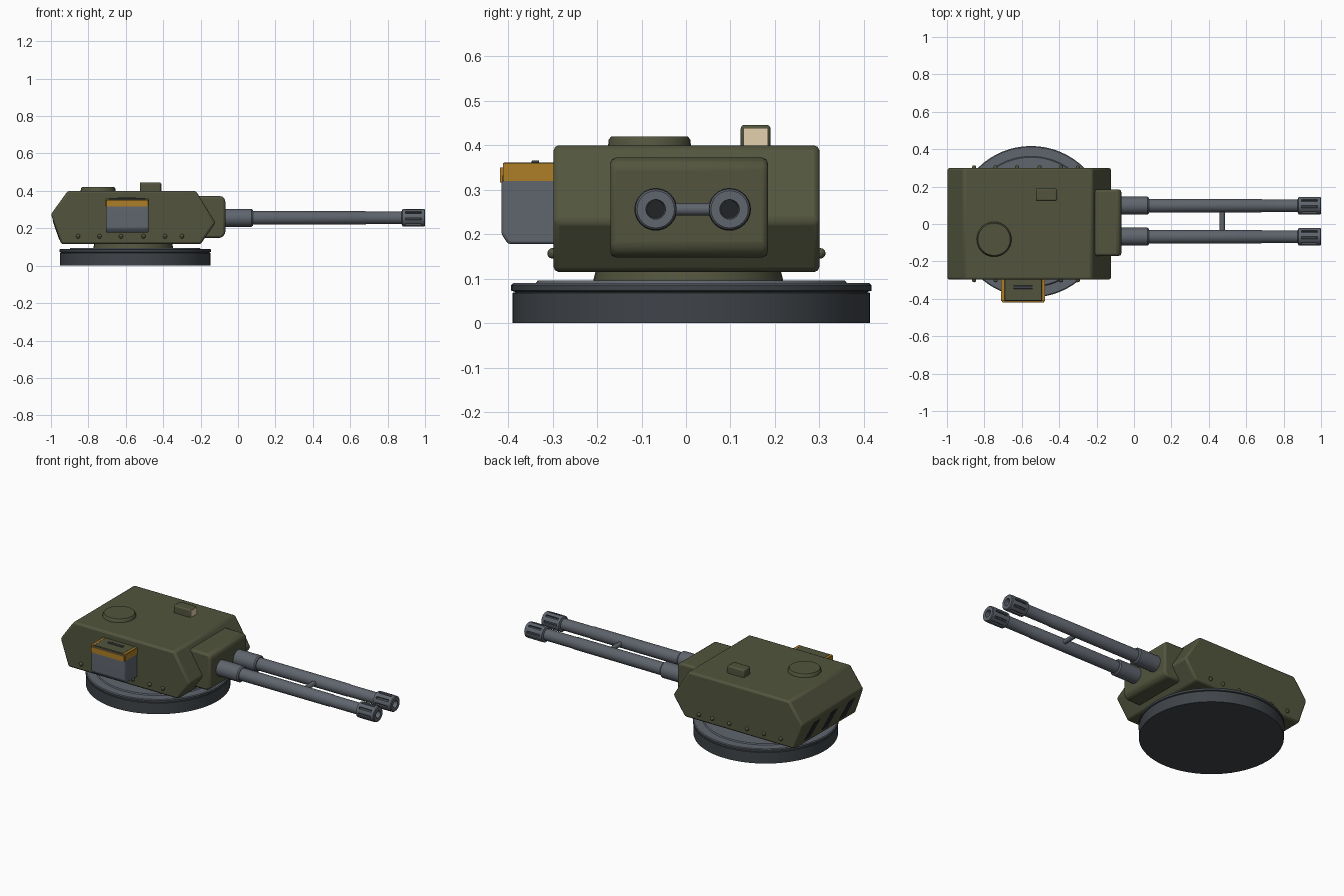
import bpy, bmesh, math
from mathutils import Vector, Matrix

if "Cube" in bpy.data.objects:
    bpy.data.objects.remove(bpy.data.objects["Cube"])


def material(name, r, g, b):
    m = bpy.data.materials.new(name)
    m.diffuse_color = (r, g, b, 1)
    m.use_nodes = True
    m.node_tree.nodes["Principled BSDF"].inputs["Base Color"].default_value = m.diffuse_color
    return m


OLIVE = material("olive_green", 0.085, 0.09, 0.048)
STEEL = material("gun_steel", 0.115, 0.13, 0.155)
DARK = material("dark_steel", 0.05, 0.058, 0.066)
BLACK = material("slot_black", 0.015, 0.017, 0.018)
YELLOW = material("warning_yellow", 0.42, 0.21, 0.02)
LENS = material("lens_tan", 0.78, 0.64, 0.42)


def finish(name, bm, mats, bevel=0.0, segments=2):
    bmesh.ops.recalc_face_normals(bm, faces=bm.faces[:])
    me = bpy.data.meshes.new(name)
    bm.to_mesh(me)
    bm.free()
    ob = bpy.data.objects.new(name, me)
    bpy.context.collection.objects.link(ob)
    for m in mats:
        me.materials.append(m)
    if bevel:
        mod = ob.modifiers.new("bevel", 'BEVEL')
        mod.width, mod.segments = bevel, segments
    bpy.ops.object.select_all(action='DESELECT')
    ob.select_set(True)
    bpy.context.view_layer.objects.active = ob
    bpy.ops.object.shade_smooth_by_angle(angle=math.radians(32))
    return ob


def box_mesh(lo, hi):
    bm = bmesh.new()
    lo, hi = Vector(lo), Vector(hi)
    bmesh.ops.create_cube(bm, size=1, matrix=Matrix.Translation((lo + hi) / 2)
                          @ Matrix.Diagonal((*(hi - lo), 1)))
    return bm


def box(name, lo, hi, mat, bevel=0.0):
    return finish(name, box_mesh(lo, hi), [mat], bevel)


def prism(name, points, extrude, mat, bevel=0.0):
    bm = bmesh.new()
    f = bm.faces.new([bm.verts.new(p) for p in points])
    ext = bmesh.ops.extrude_face_region(bm, geom=[f])
    verts = [v for v in ext["geom"] if isinstance(v, bmesh.types.BMVert)]
    bmesh.ops.translate(bm, verts=verts, vec=extrude)
    return finish(name, bm, [mat], bevel)


def lathe_mesh(profile, axis, centre, n):
    # profile of (distance along axis, radius), capped at both ends
    bm = bmesh.new()
    rings = []
    for d, r in profile:
        ring = []
        for i in range(n):
            a = 2 * math.pi * i / n
            c, s = r * math.cos(a), r * math.sin(a)
            p = {'x': (d, c, s), 'y': (c, d, s), 'z': (c, s, d)}[axis]
            ring.append(bm.verts.new(Vector(p) + Vector(centre)))
        rings.append(ring)
    for a, b in zip(rings, rings[1:]):
        for i in range(n):
            j = (i + 1) % n
            bm.faces.new((a[i], a[j], b[j], b[i]))
    bm.faces.new(rings[0])
    bm.faces.new(rings[-1])
    bmesh.ops.recalc_face_normals(bm, faces=bm.faces[:])
    return bm


def lathe(name, profile, axis, centre, mat, n=32):
    return finish(name, lathe_mesh(profile, axis, centre, n), [mat])


# Turntable: dark drum with a lighter stepped top plate
bm = lathe_mesh([(0, 0.402), (0.068, 0.402), (0.07, 0.395), (0.073, 0.405),
                 (0.086, 0.405), (0.09, 0.4), (0.09, 0.35), (0.096, 0.345)],
                'z', (-0.55, 0.012, 0), 64)
for f in bm.faces:
    f.material_index = 1 if f.normal.z > 0.5 and f.calc_center_median().z > 0.08 else 0
finish("turntable", bm, [DARK, STEEL])
lathe("turret_neck", [(0.09, 0.215), (0.13, 0.205)], 'z', (-0.56, 0.005, 0), OLIVE, 40)

# Armoured hull with wedge-shaped ends
hull = [(-1, 0.275), (-0.91, 0.4), (-0.225, 0.4), (-0.12, 0.23), (-0.2, 0.115), (-0.945, 0.115)]
prism("hull", [(x, -0.298, z) for x, z in hull], (0, 0.598, 0), OLIVE, 0.012)

# Gun mantlet
mantlet = [(-0.24, 0.372), (-0.085, 0.372), (-0.068, 0.355), (-0.068, 0.17),
           (-0.09, 0.148), (-0.24, 0.148)]
prism("mantlet", [(x, -0.17, z) for x, z in mantlet], (0, 0.354, 0), OLIVE, 0.012)

# Twin barrels with sleeves and fluted, hollow muzzles
for side, y in (("right", -0.068), ("left", 0.098)):
    c = (0, y, 0.256)
    lathe(side + "_sleeve", [(-0.1, 0.048), (0.072, 0.048), (0.08, 0.042), (0.08, 0.03)],
          'x', c, STEEL)
    lathe(side + "_barrel", [(0.06, 0.037), (0.68, 0.036), (0.685, 0.034), (0.89, 0.034)],
          'x', c, STEEL)
    bm = lathe_mesh([(0.875, 0.036), (0.88, 0.046), (0.895, 0.047), (0.98, 0.047),
                     (0.996, 0.046), (1.0, 0.042), (1.0, 0.022), (0.93, 0.02)], 'x', c, 24)
    slots = [f for f in bm.faces if abs(f.calc_center_median().x - 0.9375) < 0.002
             and (f.calc_center_median() - Vector((0.9375, *c[1:]))).length > 0.04]
    slots = slots[::3]
    bmesh.ops.inset_individual(bm, faces=slots, thickness=0.0015, depth=-0.009)
    for f in slots:
        f.material_index = 1
    for f in bm.faces:
        if abs(f.normal.x) > 0.99 and abs(f.calc_center_median().x - 0.93) < 0.001:
            f.material_index = 2
    finish(side + "_muzzle", bm, [STEEL, DARK, BLACK])
lathe("barrel_brace", [(-0.05, 0.014), (0.08, 0.014)], 'y', (0.472, 0, 0.256), STEEL, 12)

# Roof hatch
lathe("roof_hatch", [(0.39, 0.094), (0.412, 0.092), (0.42, 0.086)], 'z', (-0.748, -0.082, 0), OLIVE)

# Periscope sight and its lens
box("sight", (-0.525, 0.123, 0.39), (-0.412, 0.19, 0.446), OLIVE, 0.008)
box("sight_lens", (-0.416, 0.129, 0.4), (-0.408, 0.184, 0.439), LENS)

# Ammunition box: steel body, olive lid, yellow band
section = [(-0.28, 0.358), (-0.402, 0.358), (-0.412, 0.35), (-0.415, 0.31),
           (-0.415, 0.2), (-0.4, 0.178), (-0.28, 0.178)]
prism("ammo_box", [(-0.707, y, z) for y, z in section], (0.229, 0, 0), STEEL, 0.006)
box("ammo_lid", (-0.692, -0.41, 0.354), (-0.493, -0.29, 0.361), OLIVE, 0.002)
box("front_band", (-0.704, -0.4185, 0.316), (-0.481, -0.411, 0.35), YELLOW)
for side, x in (("rear", -0.7), ("forward", -0.4855)):
    box(side + "_lid_edge", (x - 0.0075, -0.411, 0.353), (x + 0.0075, -0.29, 0.36), YELLOW)
for side, x in (("rear", -0.71), ("forward", -0.479)):
    box(side + "_side_band", (x, -0.411, 0.32), (x + 0.004, -0.29, 0.357), YELLOW)
box("lid_handle", (-0.645, -0.347, 0.36), (-0.542, -0.33, 0.366), DARK, 0.002)

# Rivets along the lower flanks
bm = bmesh.new()
for y in (-0.3, 0.302):
    for x in (-0.855, -0.74, -0.625, -0.505, -0.39, -0.3):
        bmesh.ops.create_uvsphere(bm, u_segments=10, v_segments=6, radius=0.012,
                                  matrix=Matrix.Translation((x, y, 0.157)))
finish("rivets", bm, [OLIVE])

# Slanted dark slots on the lower rear plate
for i, y in enumerate((-0.17, 0.0, 0.17)):
    pts = [(-0.949 - 0.0515 * t, y + dy, 0.118 + 0.15 * t)
           for t, dy in ((0.15, -0.01), (0.15, 0.045), (0.82, 0.0), (0.82, -0.055))]
    prism("rear_slot_%d" % i, pts, (0.006, 0, 0.002), BLACK)
